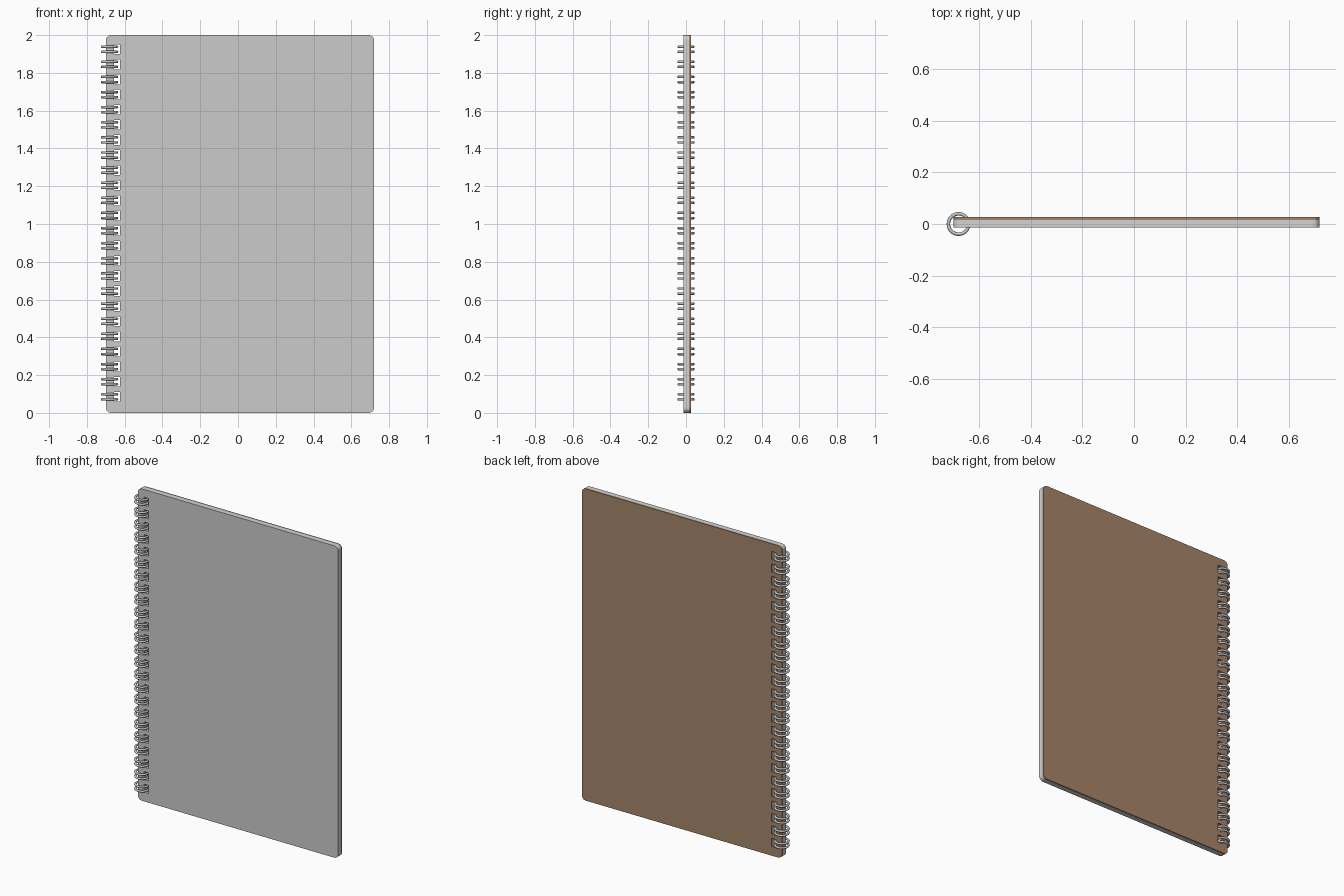
import bpy, math
from mathutils import Matrix

if "Cube" in bpy.data.objects:
    bpy.data.objects.remove(bpy.data.objects["Cube"])

def material(name, rgb):
    m = bpy.data.materials.new(name)
    m.diffuse_color = (*rgb, 1)
    m.use_nodes = True
    m.node_tree.nodes["Principled BSDF"].inputs["Base Color"].default_value = m.diffuse_color
    return m

grey = material("cover grey", (0.60, 0.60, 0.60))
paper = material("paper", (0.66, 0.66, 0.66))
brown = material("kraft brown", (0.38, 0.24, 0.145))
metal = material("wire metal", (0.56, 0.57, 0.59))

X0, X1, H, R = -0.70, 0.72, 2.0, 0.028
COUNT = 24
RING_Z = [0.085 + i * (1.925 - 0.085) / (COUNT - 1) for i in range(COUNT)]

def rounded_outline():
    pts = []
    corners = [(X1 - R, H - R), (X0 + R, H - R), (X0 + R, R), (X1 - R, R)]
    for k, (cx, cz) in enumerate(corners):
        for j in range(7):
            a = math.pi / 2 * (k + j / 6)
            pts.append((cx + R * math.cos(a), cz + R * math.sin(a)))
    return pts

def sheet(name, y0, y1, mat):
    """Rounded sheet with punched rectangular holes, extruded from y0 to y1."""
    cu = bpy.data.curves.new(name, 'CURVE')
    cu.dimensions = '2D'
    cu.fill_mode = 'BOTH'
    cu.extrude = (y1 - y0) / 2
    loops = [rounded_outline()]
    for z in RING_Z:
        a, b, h = -0.656, -0.626, 0.026
        loops.append([(a, z - h), (a, z + h), (b, z + h), (b, z - h)])
    for loop in loops:
        sp = cu.splines.new('POLY')
        sp.points.add(len(loop) - 1)
        for p, (x, z) in zip(sp.points, loop):
            p.co = (x, z, 0, 1)
        sp.use_cyclic_u = True
    ob = bpy.data.objects.new(name, cu)
    bpy.context.collection.objects.link(ob)
    bpy.ops.object.select_all(action='DESELECT')
    ob.select_set(True)
    bpy.context.view_layer.objects.active = ob
    bpy.ops.object.convert(target='MESH')
    ob = bpy.context.view_layer.objects.active
    ob.data.transform(Matrix.Translation((0, (y0 + y1) / 2, 0)) @ Matrix.Rotation(math.pi / 2, 4, 'X'))
    ob.data.materials.clear()
    ob.data.materials.append(mat)
    for p in ob.data.polygons:
        p.use_smooth = False

# covers and page block
sheet("front_cover", -0.014, -0.010, grey)
sheet("page_block", -0.010, 0.016, paper)
sheet("back_cover", 0.016, 0.027, brown)

# twin-loop wire binding: a pair of rings per hole
ring_mesh = None
for i, z in enumerate(RING_Z):
    for s in (-1, 1):
        loc = (-0.680, 0, z + s * 0.0135)
        if ring_mesh is None:
            bpy.ops.mesh.primitive_torus_add(location=loc, major_radius=0.0395, minor_radius=0.0068,
                                             major_segments=32, minor_segments=10)
            ob = bpy.context.object
            bpy.ops.object.shade_smooth()
            ring_mesh = ob.data
            ring_mesh.materials.append(metal)
        else:
            ob = bpy.data.objects.new("ring", ring_mesh)
            ob.location = loc
            bpy.context.collection.objects.link(ob)
        ob.name = f"binding_ring_{i + 1}_{'lower' if s < 0 else 'upper'}"
